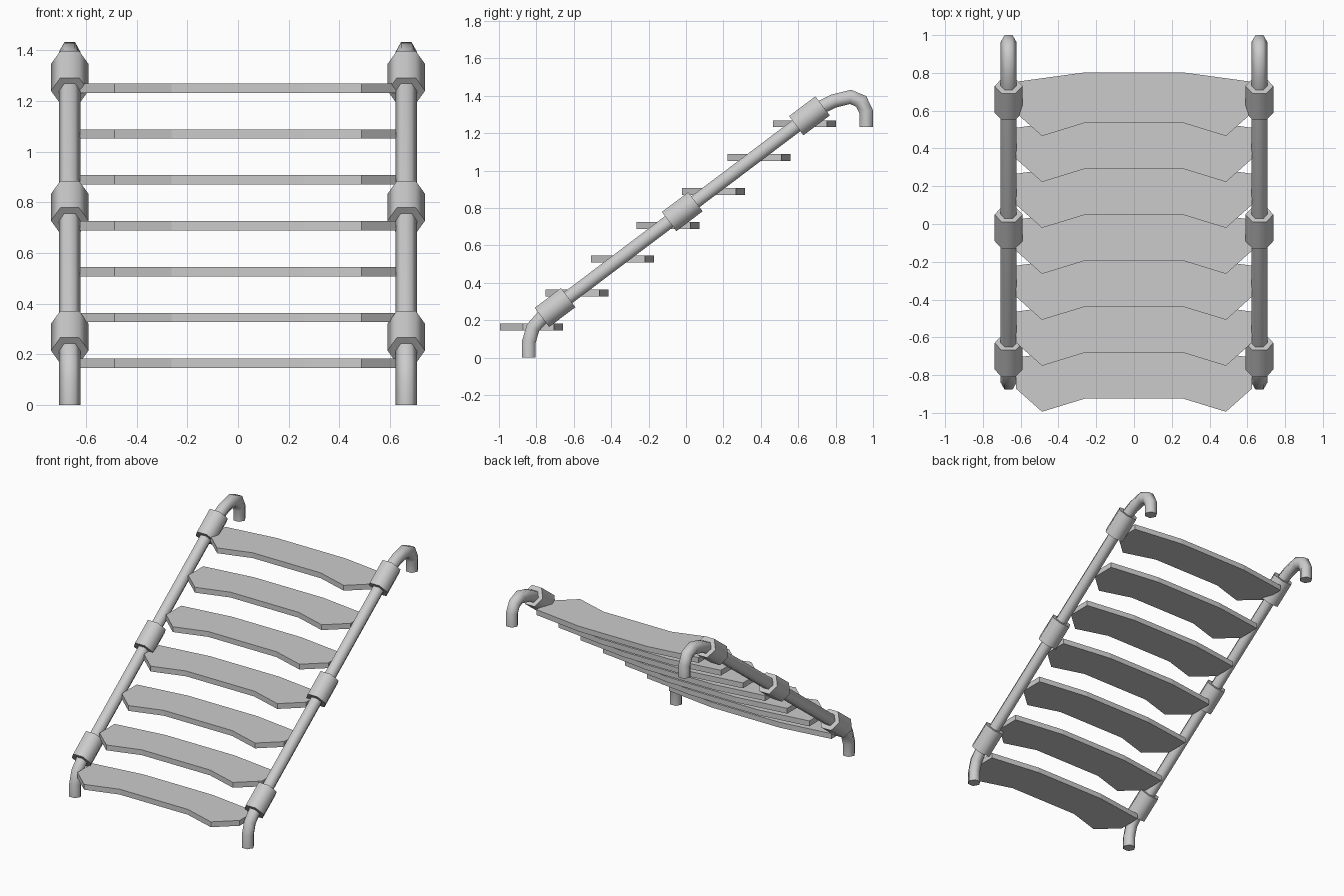
import bpy, bmesh, math
from mathutils import Vector

cube = bpy.data.objects.get("Cube")
if cube:
    bpy.data.objects.remove(cube, do_unlink=True)

# Single grey material
grey = bpy.data.materials.new("plain_grey")
grey.use_nodes = True
grey.diffuse_color = (0.6, 0.6, 0.6, 1)
grey.node_tree.nodes["Principled BSDF"].inputs["Base Color"].default_value = (0.6, 0.6, 0.6, 1)

RAIL_X = 0.664
SIDES = 6
TREADS = 7


def finish(name, bm, smooth):
    bmesh.ops.recalc_face_normals(bm, faces=bm.faces)
    mesh = bpy.data.meshes.new(name)
    bm.to_mesh(mesh)
    bm.free()
    mesh.materials.append(grey)
    obj = bpy.data.objects.new(name, mesh)
    bpy.context.collection.objects.link(obj)
    if smooth:
        bpy.ops.object.select_all(action='DESELECT')
        obj.select_set(True)
        bpy.context.view_layer.objects.active = obj
        bpy.ops.object.shade_smooth_by_angle(angle=math.radians(70))
    return obj


def tube(name, x, path, radius):
    """Sweep a hexagon along a (y, z) path with mitred corners and flat ends."""
    pts = [Vector(p) for p in path]
    bm = bmesh.new()
    rings = []
    for i, p in enumerate(pts):
        before = (p - pts[i - 1]).normalized() if i else None
        after = (pts[i + 1] - p).normalized() if i < len(pts) - 1 else None
        before, after = before or after, after or before
        tangent = (before + after).normalized()
        normal = Vector((-tangent.y, tangent.x)) / tangent.dot(after)
        ring = []
        for k in range(SIDES):
            a = math.tau * k / SIDES
            q = p + normal * radius * math.sin(a)
            ring.append(bm.verts.new((x + radius * math.cos(a), q.x, q.y)))
        rings.append(ring)
    for r, s in zip(rings, rings[1:]):
        for k in range(SIDES):
            n = (k + 1) % SIDES
            bm.faces.new((r[k], r[n], s[n], s[k]))
    bm.faces.new(rings[0])
    bm.faces.new(rings[-1])
    return finish(name, bm, True)


# Side rails with a bent foot and a hooked top, each with three sleeves
rail_path = [(-0.84, 0), (-0.84, 0.085), (-0.818, 0.16), (-0.765, 0.219),
             (0.72, 1.338), (0.79, 1.372), (0.88, 1.394), (0.937, 1.37),
             (0.963, 1.315), (0.963, 1.232)]
low, high = Vector((-0.7, 0.268)), Vector((0.66, 1.293))
half = (high - low).normalized() * 0.088

for side, sx in (("left", 1), ("right", -1)):
    tube(f"{side}_rail", sx * RAIL_X, rail_path, 0.042)
    for part, t in (("lower", 0), ("middle", 0.5), ("upper", 1)):
        c = low.lerp(high, t)
        tube(f"{side}_{part}_sleeve", sx * RAIL_X, [c - half, c + half], 0.074)

# Treads: flat planks with a notched front and a bowed back
half_outline = [(0.262, -0.925), (0.487, -0.994), (0.624, -0.872),
                (0.624, -0.707), (0.265, -0.658)]
outline = half_outline + [(-x, y) for x, y in reversed(half_outline)]

for i in range(TREADS):
    bm = bmesh.new()
    y0, z0 = 0.2433 * i, 0.146 + 0.181 * i
    base = bm.faces.new([bm.verts.new((x, y + y0, z0)) for x, y in outline])
    top = bmesh.ops.extrude_face_region(bm, geom=[base], use_keep_orig=True)["geom"]
    bmesh.ops.translate(bm, vec=(0, 0, 0.037),
                        verts=[v for v in top if isinstance(v, bmesh.types.BMVert)])
    finish(f"tread_{i + 1}", bm, False)
